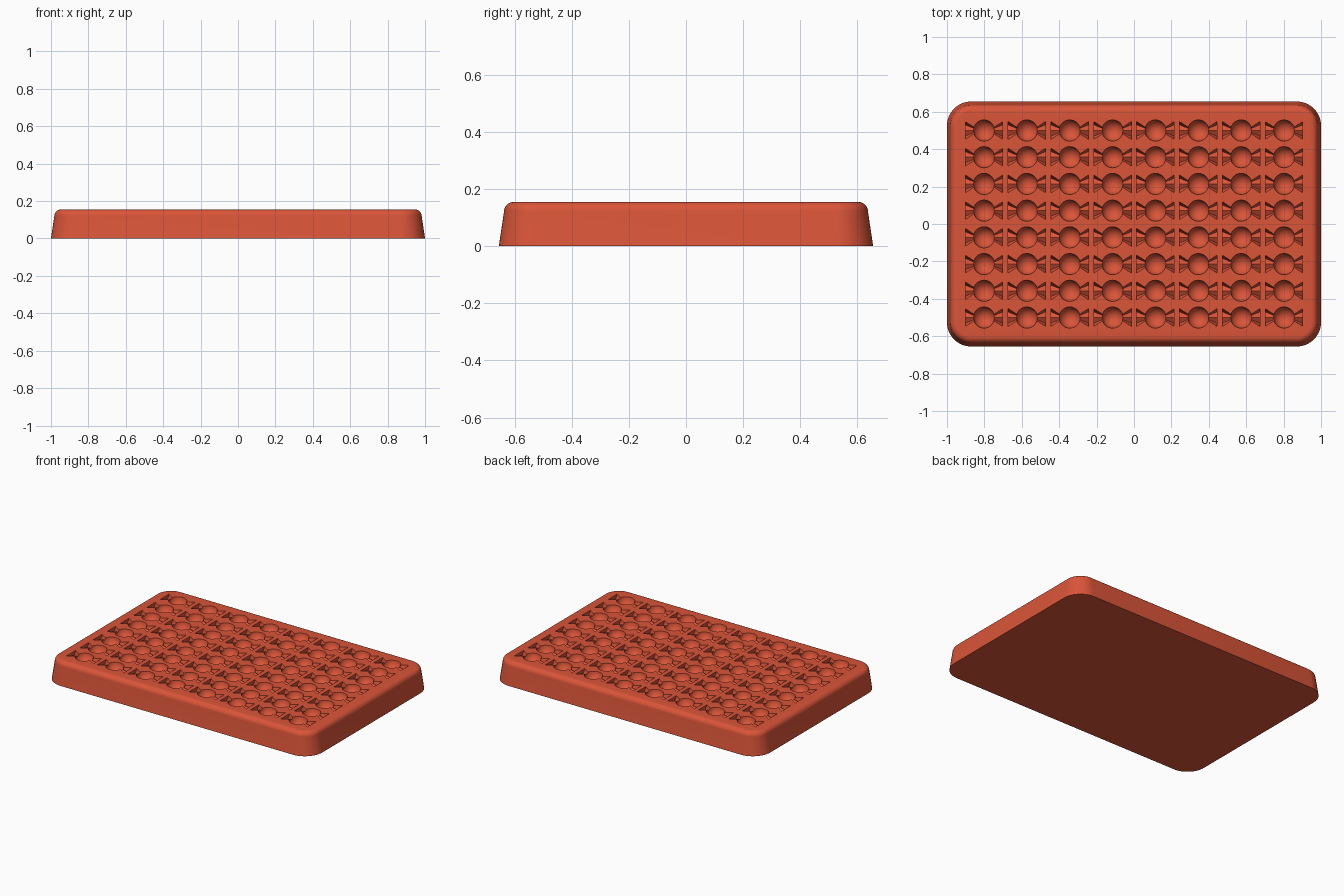
import bpy, bmesh, math
from mathutils import Matrix

if "Cube" in bpy.data.objects:
    bpy.data.objects.remove(bpy.data.objects["Cube"])

HALF_X, HALF_Y, TOP = 1.0, 0.655, 0.155
CORNER, FILLET, DRAFT = 0.13, 0.035, 0.018
COUNT, SPAN_X, SPAN_Y = 8, 0.802, 0.5

red = bpy.data.materials.new("silicone red")
red.use_nodes = True
red.diffuse_color = (0.7, 0.09, 0.04, 1)
red.node_tree.nodes["Principled BSDF"].inputs["Base Color"].default_value = red.diffuse_color


def make_object(name, bm):
    bmesh.ops.recalc_face_normals(bm, faces=bm.faces[:])
    mesh = bpy.data.meshes.new(name)
    bm.to_mesh(mesh)
    bm.free()
    mesh.materials.append(red)
    obj = bpy.data.objects.new(name, mesh)
    bpy.context.collection.objects.link(obj)
    return obj


def loft(bm, rings):
    """Skin a list of closed rings and cap both ends."""
    loops = [[bm.verts.new(p) for p in ring] for ring in rings]
    n = len(loops[0])
    for a, b in zip(loops, loops[1:]):
        for i in range(n):
            j = (i + 1) % n
            bm.faces.new((a[i], a[j], b[j], b[i]))
    bm.faces.new(loops[0])
    bm.faces.new(loops[-1])


def rounded_rectangle(inset, z, steps=12):
    r = CORNER - inset
    points = []
    for quarter, (sx, sy) in enumerate(((1, 1), (-1, 1), (-1, -1), (1, -1))):
        for i in range(steps + 1):
            a = math.pi / 2 * (quarter + i / steps)
            points.append((sx * (HALF_X - CORNER) + r * math.cos(a),
                           sy * (HALF_Y - CORNER) + r * math.sin(a), z))
    return points


def cavity_positions():
    for i in range(COUNT):
        for j in range(COUNT):
            yield (SPAN_X * (2 * i / (COUNT - 1) - 1),
                   SPAN_Y * (2 * j / (COUNT - 1) - 1))


# Tray body: tapered wall, then a rounded upper edge
bm = bmesh.new()
rings = [rounded_rectangle(0, 0)]
for i in range(9):
    a = math.pi / 2 * i / 8
    rings.append(rounded_rectangle(DRAFT + FILLET * (1 - math.cos(a)),
                                   TOP - FILLET * (1 - math.sin(a))))
loft(bm, rings)
tray = make_object("candy_mould_tray", bm)

# Round sweet cavities
bm = bmesh.new()
for x, y in cavity_positions():
    bmesh.ops.create_uvsphere(bm, u_segments=28, v_segments=14, radius=0.057,
                              matrix=Matrix.Translation((x, y, TOP + 0.002)))
balls = make_object("sweet_cutter", bm)

# Twisted wrapper ends: pleated fans on both sides of each sweet
PLEAT = ((-0.048, 0.02), (-0.048, -0.004), (-0.03, -0.034), (0, -0.016),
         (0.03, -0.034), (0.048, -0.004), (0.048, 0.02))
bm = bmesh.new()
for x, y in cavity_positions():
    for side in (-1, 1):
        loft(bm, [[(x + side * d, y + s * py, TOP + (pz if pz > 0 else s * pz))
                   for py, pz in PLEAT] for d, s in ((0.045, 0.25), (0.1, 1))])
wrappers = make_object("wrapper_cutter", bm)

# Press the cavities into the tray
bpy.context.view_layer.objects.active = tray
tray.select_set(True)
for cutter in (balls, wrappers):
    cutter.hide_render = True
    mod = tray.modifiers.new("press", "BOOLEAN")
    mod.operation, mod.solver, mod.object = "DIFFERENCE", "EXACT", cutter
    bpy.ops.object.modifier_apply(modifier=mod.name)
    bpy.data.objects.remove(cutter)

bpy.ops.object.shade_smooth_by_angle(angle=math.radians(30))
